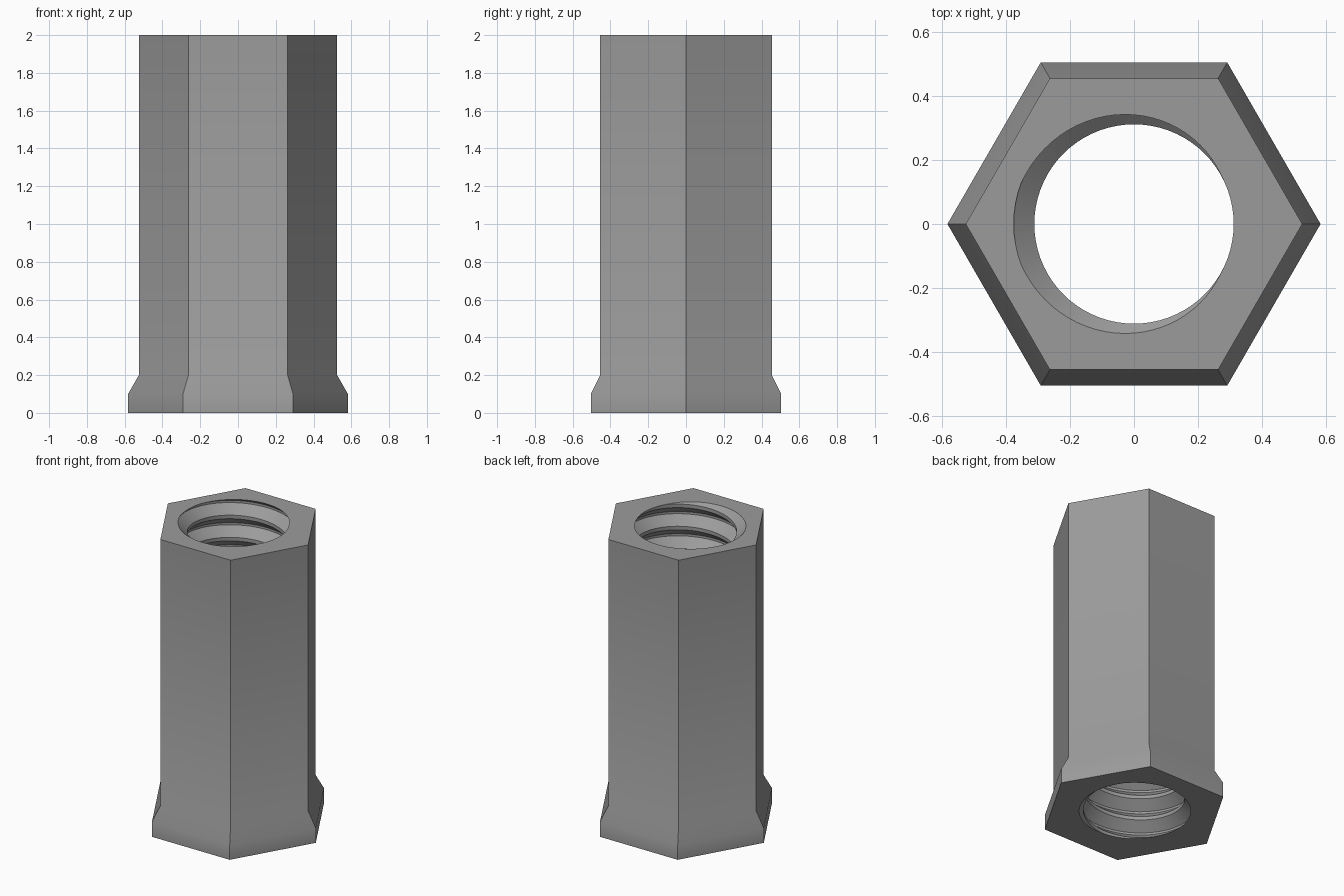
import bpy, bmesh, math

cube = bpy.data.objects.get("Cube")
if cube:
    bpy.data.objects.remove(cube, do_unlink=True)

HEIGHT, PITCH, COLUMNS = 2.0, 0.15, 72
MINOR, MAJOR = 0.311, 0.375
CREST, ROOT = 0.08, 0.05      # half widths of the flats, in pitches

steel = bpy.data.materials.new("grey_steel")
steel.use_nodes = True
steel.diffuse_color = (0.33, 0.33, 0.33, 1)
steel.node_tree.nodes["Principled BSDF"].inputs["Base Color"].default_value = (0.33, 0.33, 0.33, 1)


def thread_radius(turn, z):
    """Radius of the right-handed internal thread at a turn fraction and height."""
    phase = ((z - HEIGHT) / PITCH - turn) % 1.0
    away = min(phase, 1 - phase)
    t = (away - CREST) / (0.5 - ROOT - CREST)
    return MINOR + (MAJOR - MINOR) * min(max(t, 0), 1)


def ring(bm, radius, z, sides):
    return [bm.verts.new((radius * math.cos(2 * math.pi * i / sides),
                          radius * math.sin(2 * math.pi * i / sides), z))
            for i in range(sides)]


bm = bmesh.new()

# Outer hexagonal wall with flared foot
outline = [(0.582, 0), (0.582, 0.1), (0.525, 0.2), (0.525, HEIGHT)]
rings = [ring(bm, r, z, 6) for r, z in outline]
for low, high in zip(rings, rings[1:]):
    for i in range(6):
        k = (i + 1) % 6
        bm.faces.new((low[i], low[k], high[k], high[i]))

# Helical bore: every row follows the thread and is clamped at both ends
marks = [-CREST, CREST, 0.5 - ROOT, 0.5 + ROOT]
turns = math.ceil(HEIGHT / PITCH) + 3
bore = []
for c in range(COLUMNS):
    turn = c / COLUMNS
    angle = 2 * math.pi * turn
    column = []
    for n in range(-turns, 3):
        for m in marks:
            z = min(max(HEIGHT + PITCH * (n + m + turn), 0), HEIGHT)
            r = thread_radius(turn, z)
            column.append(bm.verts.new((r * math.cos(angle), r * math.sin(angle), z)))
    bore.append(column)
for c in range(COLUMNS):
    here, there = bore[c], bore[(c + 1) % COLUMNS]
    shift = len(marks) if c == COLUMNS - 1 else 0
    for j in range(len(here) - 1 - shift):
        bm.faces.new((here[j], here[j + 1], there[j + 1 + shift], there[j + shift]))
bmesh.ops.remove_doubles(bm, verts=bm.verts[:], dist=1e-5)
bmesh.ops.delete(bm, geom=[v for v in bm.verts if not v.link_faces], context="VERTS")
loose = [e for e in bm.edges if not e.link_faces]
bmesh.ops.delete(bm, geom=loose, context="EDGES")

# Flat end faces between the hexagon and the bore
for z, up in ((0, -1), (HEIGHT, 1)):
    rim = [e for e in bm.edges
           if len(e.link_faces) == 1 and all(abs(v.co.z - z) < 1e-5 for v in e.verts)]
    bmesh.ops.triangle_fill(bm, edges=rim, use_beauty=True, normal=(0, 0, up))
bmesh.ops.recalc_face_normals(bm, faces=bm.faces[:])

mesh = bpy.data.meshes.new("threaded_hex_sleeve")
bm.to_mesh(mesh)
bm.free()
mesh.materials.append(steel)
sleeve = bpy.data.objects.new("threaded_hex_sleeve", mesh)
bpy.context.collection.objects.link(sleeve)

# Smooth the thread and foot, keep the hexagon edges sharp
for o in bpy.context.selected_objects:
    o.select_set(False)
sleeve.select_set(True)
bpy.context.view_layer.objects.active = sleeve
bpy.ops.object.shade_smooth_by_angle(angle=math.radians(32))
